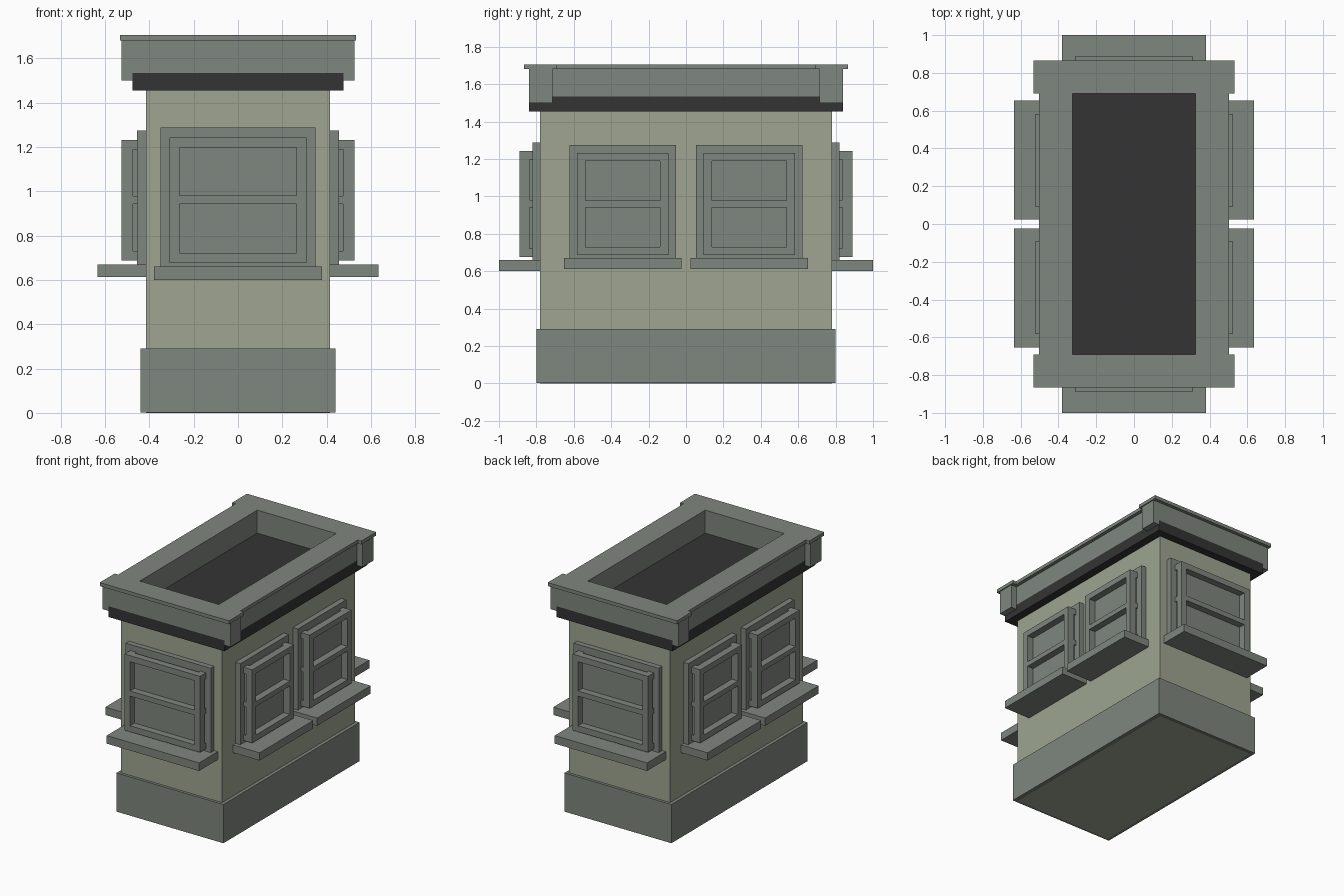
import bpy
import bmesh
from math import pi
from mathutils import Matrix, Vector

old = bpy.data.objects.get("Cube")
if old:
    bpy.data.objects.remove(old, do_unlink=True)


def make_material(name, rgb):
    m = bpy.data.materials.new(name)
    m.use_nodes = True
    m.diffuse_color = (*rgb, 1)
    bsdf = m.node_tree.nodes["Principled BSDF"]
    bsdf.inputs["Base Color"].default_value = (*rgb, 1)
    bsdf.inputs["Roughness"].default_value = 0.8
    return m


TRIM = make_material("grey green trim", (0.212, 0.238, 0.209))
WALL = make_material("pale olive wall", (0.342, 0.376, 0.283))
DARK = make_material("charcoal roof", (0.034, 0.034, 0.034))


def finish(name, bm, mat, matrix=Matrix()):
    bmesh.ops.recalc_face_normals(bm, faces=bm.faces)
    mesh = bpy.data.meshes.new(name)
    bm.to_mesh(mesh)
    bm.free()
    mesh.materials.append(mat)
    obj = bpy.data.objects.new(name, mesh)
    obj.matrix_world = matrix
    bpy.context.collection.objects.link(obj)
    return obj


def add_box(bm, xs, ys, zs):
    lo, hi = Vector((xs[0], ys[0], zs[0])), Vector((xs[1], ys[1], zs[1]))
    scale = Matrix.Diagonal((*(hi - lo), 1))
    bmesh.ops.create_cube(bm, size=1, matrix=Matrix.Translation((lo + hi) / 2) @ scale)


def block(name, hx, hy, z0, z1, mat):
    bm = bmesh.new()
    add_box(bm, (-hx, hx), (-hy, hy), (z0, z1))
    return finish(name, bm, mat)


def mirrored(quarter):
    """Closed outline from the points of its +x +y quarter."""
    half = quarter + [(-x, y) for x, y in reversed(quarter)]
    return half + [(-x, -y) for x, y in half]


def ring(name, outer, inner, z0, z1, mat):
    bm = bmesh.new()
    for loop in (outer, inner):
        vs = [bm.verts.new((x, y, z0)) for x, y in loop]
        for i, v in enumerate(vs):
            bm.edges.new((vs[i - 1], v))
    bmesh.ops.triangle_fill(bm, use_beauty=True, edges=bm.edges[:])
    top = bmesh.ops.extrude_face_region(bm, geom=bm.faces[:], use_keep_orig=True)
    verts = [g for g in top["geom"] if isinstance(g, bmesh.types.BMVert)]
    bmesh.ops.translate(bm, verts=verts, vec=(0, 0, z1 - z0))
    return finish(name, bm, mat)


# Main masses
block("wall_body", 0.415, 0.78, 0, 1.46, WALL)
block("plinth", 0.44, 0.80, 0.002, 0.29, TRIM)
block("roof_slab", 0.477, 0.84, 1.455, 1.535, DARK)

# Parapet with projecting corner blocks around the sunken roof
opening = mirrored([(0.325, 0.69)])
ring("cornice", mirrored([(0.477, 0.84)]), opening, 1.535, 1.68, TRIM)
ring("cornice_cap", mirrored([(0.503, 0.69), (0.532, 0.69), (0.532, 0.865)]),
     opening, 1.68, 1.706, TRIM)
bm = bmesh.new()
for sx in (-1, 1):
    for sy in (-1, 1):
        add_box(bm, sorted((sx * 0.477, sx * 0.525)),
                sorted((sy * 0.715, sy * 0.84)), (1.50, 1.68))
finish("cornice_corner_blocks", bm, TRIM)


# Windows: local -y points outward, y = 0 lies on the wall
def window(name, w, zscale, matrix):
    mid = 0.943

    def z(*vals):
        return [mid + (v - mid) * zscale for v in vals]

    def part(suffix, *boxes):
        bm = bmesh.new()
        for b in boxes:
            add_box(bm, *b)
        finish(f"{name}_{suffix}", bm, TRIM, matrix)

    sash, pane, slot = w - 0.04, w - 0.085, w - 0.052
    front, back = (-0.11, -0.058), (-0.058, -0.035)
    part("casing", ((-w, w), (-0.04, 0.01), z(0.64, 1.287)))
    part("sill", ((-w - 0.03, w + 0.03), (-0.22, 0.01), z(0.60, 0.66)))
    part("pane", ((-slot, slot), back, z(0.687, 1.233)))

    # Sash bars, with rear spacers that leave narrow slots on the edges
    bars = [((-sash, -pane), front, z(0.677, 1.243)),
            ((pane, sash), front, z(0.677, 1.243))]
    for rail in ((0.677, 0.722), (0.942, 0.98), (1.198, 1.243)):
        bars.append(((-pane, pane), front, z(*rail)))
        for side in (-1, 1):
            bars.append((sorted((side * pane, side * sash)), back, z(*rail)))
    part("sash", *bars)


for label, angle, sign in (("front", 0, -1), ("back", pi, 1)):
    place = Matrix.Translation((0, sign * 0.78, 0)) @ Matrix.Rotation(angle, 4, "Z")
    window(f"{label}_window", 0.35, 1.0, place)

for label, angle, sign in (("left", pi / 2, 1), ("right", -pi / 2, -1)):
    for end, y in (("front", -0.338), ("rear", 0.338)):
        place = Matrix.Translation((sign * 0.415, y, 0)) @ Matrix.Rotation(angle, 4, "Z")
        window(f"{label}_{end}_window", 0.285, 0.962, place)
